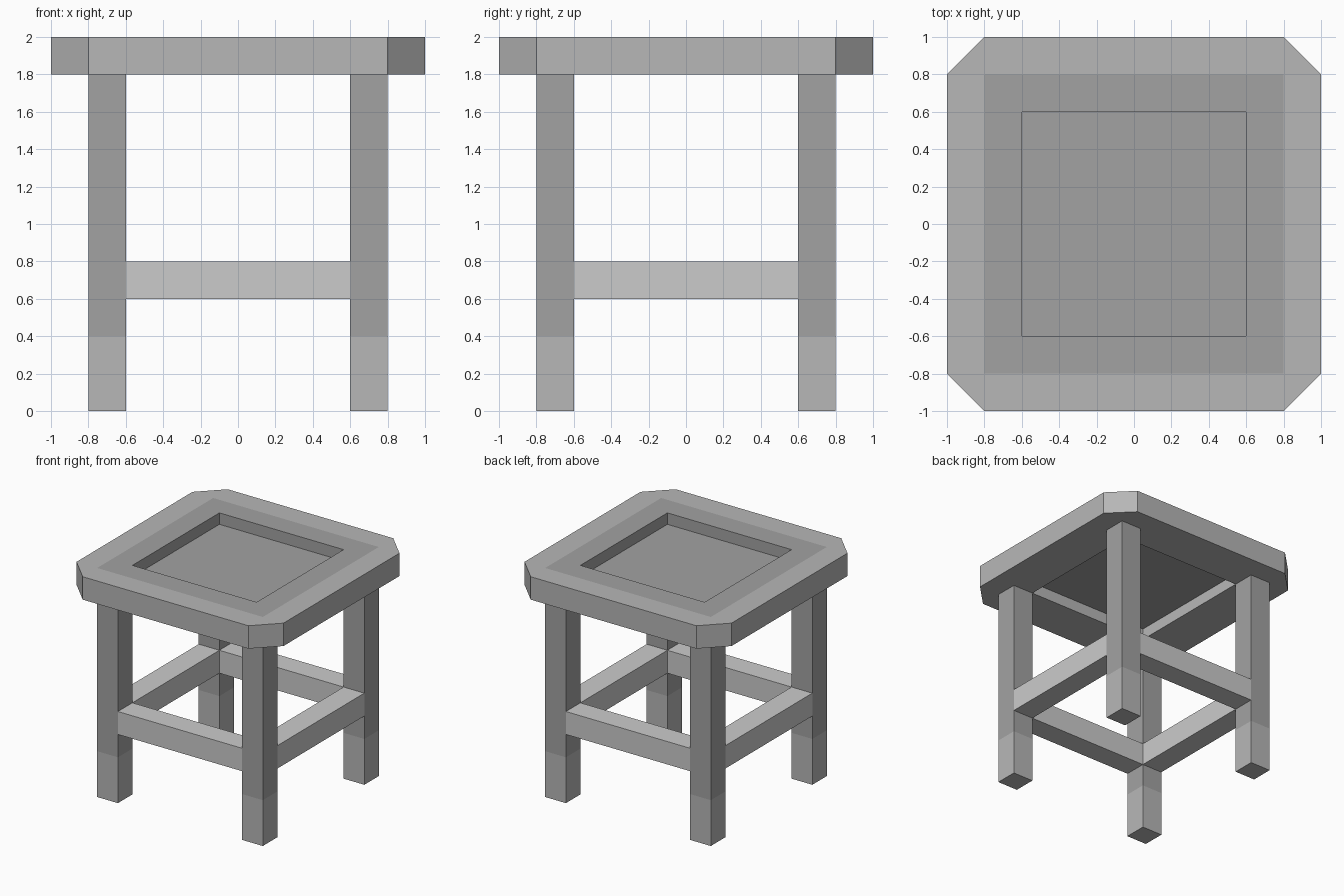
import bpy
import bmesh

if "Cube" in bpy.data.objects:
    bpy.data.objects.remove(bpy.data.objects["Cube"])


def grey(name, v):
    mat = bpy.data.materials.new(name)
    mat.diffuse_color = (v, v, v, 1)
    mat.use_nodes = True
    mat.node_tree.nodes["Principled BSDF"].inputs["Base Color"].default_value = mat.diffuse_color
    return mat


DARK = grey("dark_grey", 0.362)
MID = grey("mid_grey", 0.474)
LIGHT = grey("light_grey", 0.611)


def box(name, lo, hi, mat):
    """Axis-aligned box between two corners."""
    centre = [(a + b) / 2 for a, b in zip(lo, hi)]
    size = [b - a for a, b in zip(lo, hi)]
    bpy.ops.mesh.primitive_cube_add(size=1, location=centre)
    ob = bpy.context.object
    ob.name = name
    ob.scale = size
    bpy.ops.object.transform_apply(location=True, rotation=False, scale=True)
    ob.data.materials.append(mat)
    return ob


def prism(name, outline, z0, z1, mat):
    """Flat outline extruded from z0 to z1."""
    n = len(outline)
    verts = [(x, y, z) for z in (z0, z1) for x, y in outline]
    faces = [tuple(reversed(range(n))), tuple(range(n, 2 * n))]
    faces += [(i, (i + 1) % n, n + (i + 1) % n, n + i) for i in range(n)]
    mesh = bpy.data.meshes.new(name)
    mesh.from_pydata(verts, [], faces)
    mesh.materials.append(mat)
    ob = bpy.data.objects.new(name, mesh)
    bpy.context.collection.objects.link(ob)
    return ob


def slice_and_paint(ob, cuts, mat, chosen):
    """Cut the faces along planes, then give the chosen faces another grey."""
    ob.data.materials.append(mat)
    slot = len(ob.data.materials) - 1
    bm = bmesh.new()
    bm.from_mesh(ob.data)
    for axis, value in cuts:
        no = [float(i == axis) for i in range(3)]
        bmesh.ops.bisect_plane(bm, geom=bm.verts[:] + bm.edges[:] + bm.faces[:],
                               plane_co=[value * c for c in no], plane_no=no, dist=1e-5)
    bm.normal_update()
    for f in bm.faces:
        f.material_index = slot if chosen(f.calc_center_median(), f.normal) else 0
    bm.to_mesh(ob.data)
    bm.free()


# Seat frame: clipped-corner square with a square opening
W, C, IN, OUT = 1.0, 0.8, 0.6, 0.8
outline = [(C, -W), (W, -C), (W, C), (C, W), (-C, W), (-W, C), (-W, -C), (-C, -W)]
seat = prism("seat_frame", outline, 1.8, 2.0, MID)
cutter = box("seat_opening_cutter", (-IN, -IN, 1.6), (IN, IN, 2.2), MID)
cutter.hide_render = True
cut = seat.modifiers.new("opening", 'BOOLEAN')
cut.operation = 'DIFFERENCE'
cut.solver = 'EXACT'
cut.object = cutter
bpy.context.view_layer.objects.active = seat
bpy.ops.object.modifier_apply(modifier=cut.name)
bpy.data.objects.remove(cutter)

# Darker square on the top of the seat, around the opening
slice_and_paint(seat, [(a, s * OUT) for a in (0, 1) for s in (-1, 1)] + [(2, 1.9)], DARK,
                lambda p, n: p.z > 1.9 and max(abs(p.x), abs(p.y)) < OUT - 0.01)

# Thin seat panel, recessed from above and below
bpy.ops.mesh.primitive_plane_add(size=2 * IN, location=(0, 0, 1.9))
panel = bpy.context.object
panel.name = "seat_panel"
panel.data.materials.append(DARK)

# Legs, with lighter feet
for fb, sy in (("front", -1), ("back", 1)):
    for lr, sx in (("left", -1), ("right", 1)):
        xs = sorted((sx * IN, sx * OUT))
        ys = sorted((sy * IN, sy * OUT))
        leg = box(f"{fb}_{lr}_leg", (xs[0], ys[0], 0), (xs[1], ys[1], 1.8), MID)
        slice_and_paint(leg, [(2, 0.4)], DARK, lambda p, n: p.z > 0.4)

# Stretchers between the legs, flush with their faces
for s, fb, lr in ((-1, "front", "left"), (1, "back", "right")):
    a, b = sorted((s * IN, s * OUT))
    box(f"{fb}_stretcher", (-IN, a, 0.6), (IN, b, 0.8), LIGHT)
    box(f"{lr}_stretcher", (a, -IN, 0.6), (b, IN, 0.8), LIGHT)
